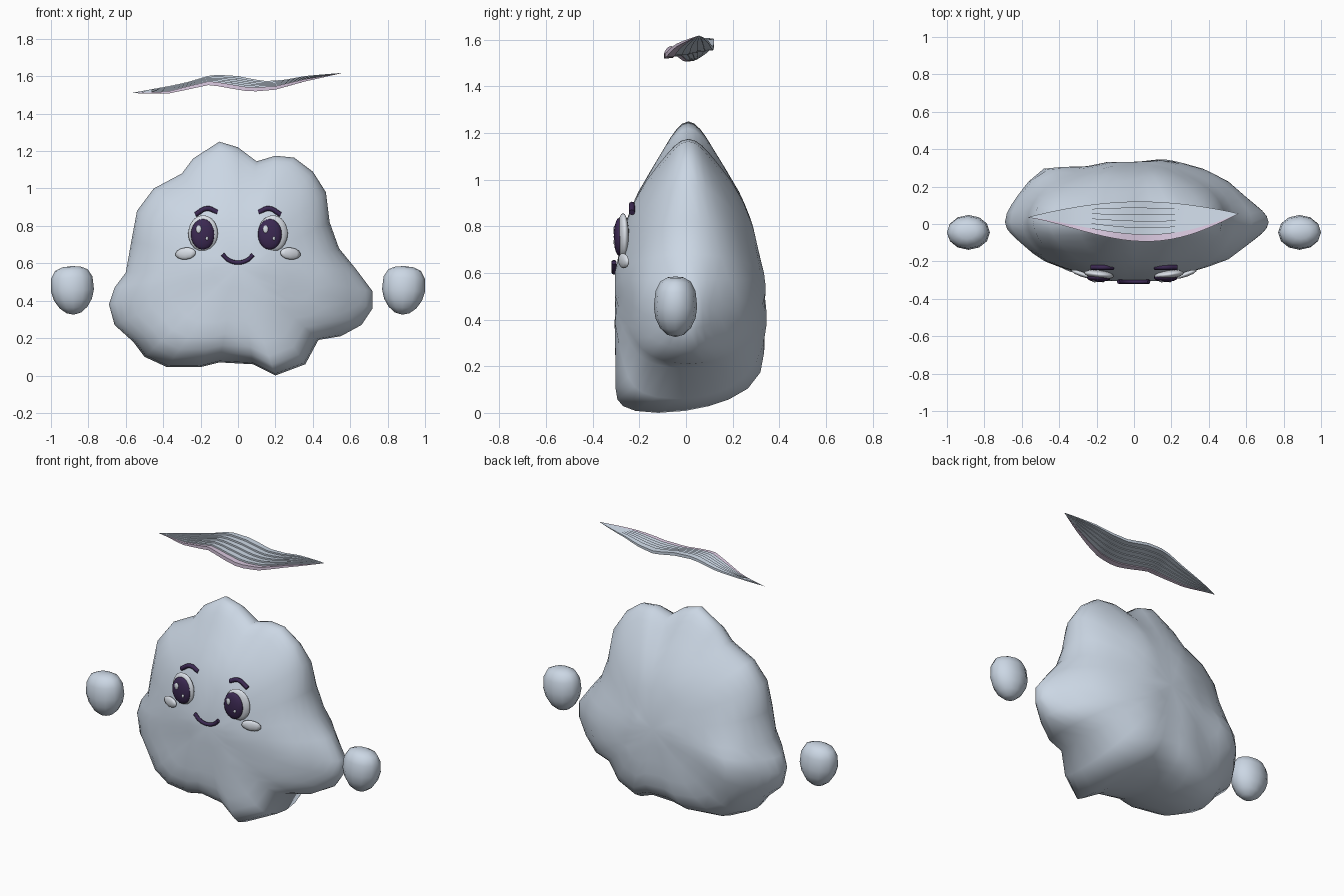
import bpy, bmesh, math
from mathutils import Vector

if "Cube" in bpy.data.objects:
    bpy.data.objects.remove(bpy.data.objects["Cube"])


def material(name, rgb):
    m = bpy.data.materials.new(name)
    m.use_nodes = True
    m.diffuse_color = (*rgb, 1)
    m.node_tree.nodes["Principled BSDF"].inputs["Base Color"].default_value = (*rgb, 1)
    return m


CLOUD = material("pale blue grey", (0.60, 0.68, 0.78))
DARK = material("dark plum", (0.045, 0.022, 0.085))
WHITE = material("soft white", (0.70, 0.74, 0.80))
PINK = material("pale lilac", (0.70, 0.58, 0.74))


def finish(bm, name, mat, angle=60):
    bmesh.ops.recalc_face_normals(bm, faces=bm.faces)
    mesh = bpy.data.meshes.new(name)
    bm.to_mesh(mesh)
    bm.free()
    mesh.materials.append(mat)
    ob = bpy.data.objects.new(name, mesh)
    bpy.context.collection.objects.link(ob)
    bpy.ops.object.select_all(action='DESELECT')
    ob.select_set(True)
    bpy.context.view_layer.objects.active = ob
    bpy.ops.object.shade_smooth_by_angle(angle=math.radians(angle))
    return ob


def interp(table, v):
    for (a, fa), (b, fb) in zip(table, table[1:]):
        if v <= b:
            return fa + (fb - fa) * max(0, (v - a) / (b - a))
    return table[-1][1]


def bump(x, z, cx, cz, r):
    return math.exp(-((x - cx) ** 2 + (z - cz) ** 2) / r ** 2)


# Body: lumpy outline inflated to the front and back
OUTLINE = [(-.1, 1.25), (0, 1.22), (.1, 1.145), (.2, 1.175), (.3, 1.165), (.4, 1.09), (.47, .98),
           (.49, .82), (.54, .68), (.63, .57), (.72, .45), (.72, .36), (.66, .27), (.55, .21),
           (.43, .19), (.36, .06), (.2, .0), (.08, .06), (-.1, .07), (-.2, .045), (-.38, .045),
           (-.5, .1), (-.56, .18), (-.66, .27), (-.69, .38), (-.66, .47), (-.6, .55), (-.57, .72),
           (-.54, .88), (-.45, 1.0), (-.3, 1.08), (-.24, 1.16)]
DEPTH_BY_HEIGHT = [(0, 1), (.6, 1), (.8, .87), (.9, .77), (1, .62), (1.1, .46), (1.25, .3)]
DEPTH_BY_WIDTH = [(0, 1), (.15, 1), (.3, .85), (.5, .7), (.64, .45), (.72, .35)]
BOXINESS = [(0, 9), (.2, 8), (.4, 5)]
CENTRE = .58


def body_point(p, s, side):
    x, z = p[0] * s, CENTRE + (p[1] - CENTRE) * s
    swell = math.sqrt(max(0, 1 - s ** interp(BOXINESS, z)))
    y = swell * interp(DEPTH_BY_HEIGHT, z) * interp(DEPTH_BY_WIDTH, abs(x))
    if side < 0:
        y *= .315
        y += swell * .02 * bump(x, z, -.32, .17, .17)
    else:
        y *= .32
        y += swell * (.09 * bump(x, z, -.53, .45, .2) + .04 * bump(x, z, .32, .4, .2))
    return x, side * y + .01 - s ** 5 * .13 * bump(x, z, .2, 0, .17), z


bm = bmesh.new()
rim = [bm.verts.new(body_point(p, 1, 1)) for p in OUTLINE]
n = len(rim)
for side in (-1, 1):
    last = rim
    for s in (.985, .95, .9, .82, .7, .55, .38, .2):
        ring = [bm.verts.new(body_point(p, s, side)) for p in OUTLINE]
        for i in range(n):
            j = (i + 1) % n
            bm.faces.new((last[i], last[j], ring[j], ring[i]))
        last = ring
    pole = bm.verts.new(body_point((0, CENTRE), 0, side))
    for i in range(n):
        bm.faces.new((last[i], last[(i + 1) % n], pole))
finish(bm, "cloud_body", CLOUD, 180)


def ellipsoid(name, mat, centre, size, tilt=0, segs=16, shape=None, turn=0):
    bm = bmesh.new()
    bmesh.ops.create_uvsphere(bm, u_segments=segs, v_segments=segs // 2 + 2, radius=1)
    for v in bm.verts:
        x, y, z = shape(v.co) if shape else v.co
        x, y, z = x * size[0], y * size[1], z * size[2]
        c, s = math.cos(tilt), math.sin(tilt)
        x, z = x * c - z * s, x * s + z * c
        c, s = math.cos(turn), math.sin(turn)
        v.co = Vector(centre) + Vector((x * c - y * s, x * s + y * c, z))
    return finish(bm, name, mat, 180)


def mitten(co):
    # Broad flat top, narrowing toward the bottom
    z = co.z * (1.6 - .6 * co.z) if co.z > 0 else co.z
    return co.x * (1 + .12 * co.z), co.y, z


def stroke(name, points, y, radius):
    # Tube along a short path in the face plane
    cu = bpy.data.curves.new(name, 'CURVE')
    cu.dimensions = '3D'
    cu.bevel_depth = radius
    cu.bevel_resolution = 2
    cu.use_fill_caps = True
    cu.resolution_u = 5
    cu.materials.append(DARK)
    sp = cu.splines.new('BEZIER')
    sp.bezier_points.add(len(points) - 1)
    for bp, (x, z) in zip(sp.bezier_points, points):
        bp.co = (x, y, z)
        bp.handle_left_type = bp.handle_right_type = 'AUTO'
    ob = bpy.data.objects.new(name, cu)
    bpy.context.collection.objects.link(ob)


# Hands, eyes, cheeks and brows on both sides
for word, m in (("left", 1), ("right", -1)):
    ellipsoid(word + "_hand", CLOUD, (m * .885, -.045, .455), (.115, .093, .13), m * -.06, 12, mitten)
    ellipsoid(word + "_eye_white", WHITE, (m * .187, -.27, .76), (.08, .024, .097), turn=m * .12)
    px = .17 if m > 0 else -.188
    ellipsoid(word + "_pupil", DARK, (px, -.286, .755), (.064, .024, .082))
    ellipsoid(word + "_eye_glint", WHITE, (px - .022, -.306, .782), (.015, .006, .021), 0, 10)
    ellipsoid(word + "_eye_sparkle", WHITE, (px + .022, -.306, .733), (.008, .006, .011), 0, 8)
    ellipsoid(word + "_cheek", WHITE, (m * .28, -.268, .652), (.06, .014, .032), m * -.1, 10,
              turn=m * .35)
    stroke(word + "_brow", [(m * .11, .872), (m * .165, .893), (m * .228, .86)], -.232, .013)

# Smile
stroke("mouth", [(-.083, .648), (-.05, .617), (0, .604), (.05, .617), (.08, .645)], -.309, .011)

# Floating wavy halo made of overlapping slats
BACK_WAVE = [(-.57, 1.51), (-.4, 1.54), (-.28, 1.56), (-.13, 1.603), (0, 1.597), (.14, 1.567),
             (.25, 1.575), (.36, 1.597), (.56, 1.618)]
FRONT_WAVE = [(-.57, 1.51), (-.38, 1.51), (-.15, 1.562), (0, 1.536), (.07, 1.525), (.2, 1.535),
              (.35, 1.575), (.56, 1.618)]
SLATS, STEPS = 6, 22


def halo_point(u, t, lift):
    x = -.57 + 1.13 * u
    bulge = math.sin(math.pi * u) ** .9
    back = .035 + .02 * u + .075 * bulge
    front = .035 + .02 * u - .14 * math.sin(math.pi * u ** 1.25)
    zf, zb = interp(FRONT_WAVE, x), interp(BACK_WAVE, x)
    return x, front + (back - front) * t, zf + (zb - zf) * t + lift * bulge


for k in range(SLATS):
    bm = bmesh.new()
    rows = []
    for i in range(STEPS + 1):
        u = i / STEPS
        a, b = k / SLATS, (k + 1) / SLATS
        corners = ((a, .014), (b, .004), (b, -.014), (a, -.008))
        rows.append([bm.verts.new(halo_point(u, t, h)) for t, h in corners])
    for r, q in zip(rows, rows[1:]):
        for i in range(4):
            j = (i + 1) % 4
            bm.faces.new((r[i], r[j], q[j], q[i]))
    bmesh.ops.remove_doubles(bm, verts=bm.verts, dist=.0004)
    finish(bm, "halo_slat_%d" % (k + 1), PINK if k == 0 else CLOUD, 35)
